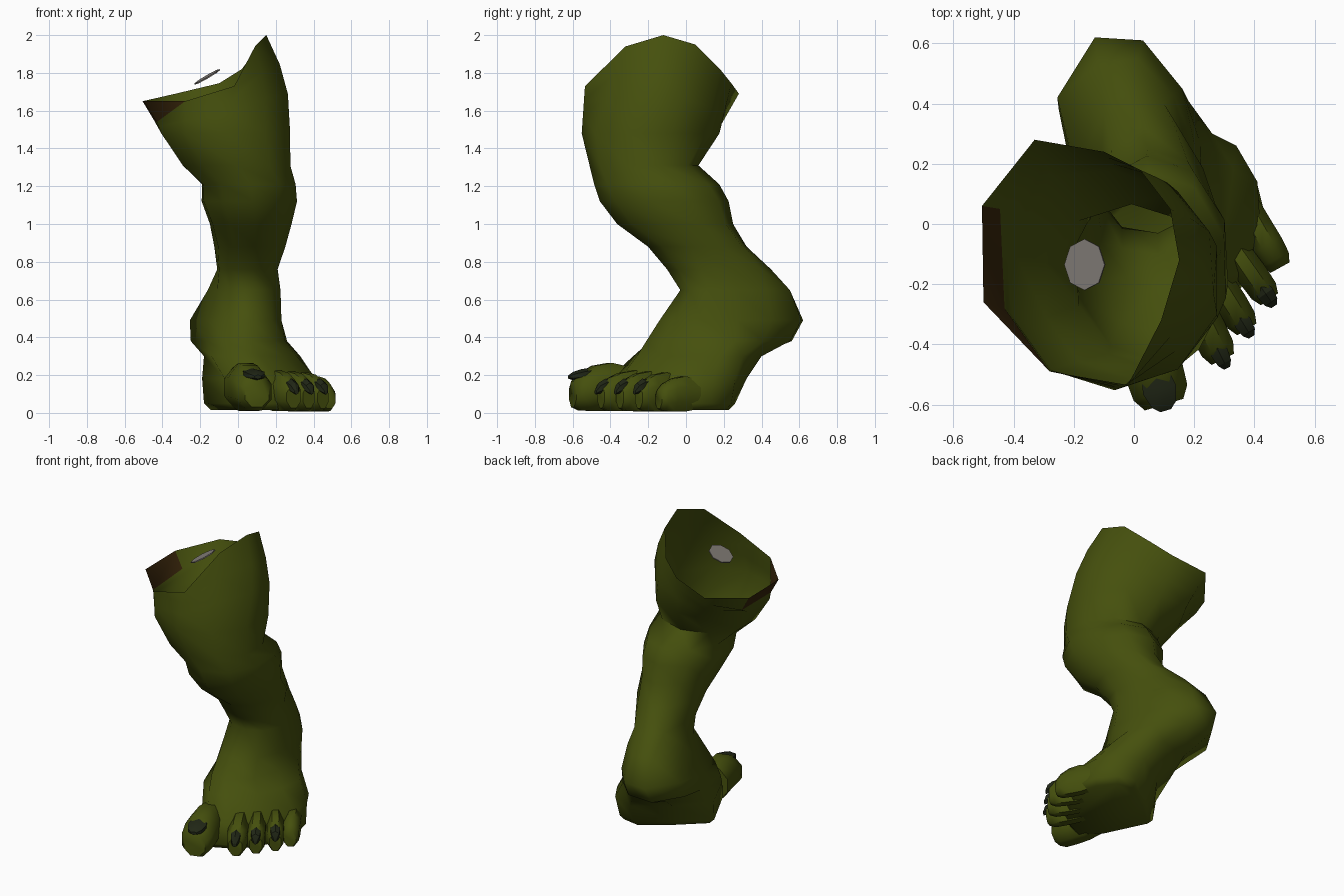
import bpy, bmesh, math
from mathutils import Vector

if "Cube" in bpy.data.objects:
    bpy.data.objects.remove(bpy.data.objects["Cube"])


def material(name, rgb):
    m = bpy.data.materials.new(name)
    m.diffuse_color = (*rgb, 1)
    m.use_nodes = True
    m.node_tree.nodes["Principled BSDF"].inputs["Base Color"].default_value = m.diffuse_color
    return m


SKIN = material("olive_skin", (0.060, 0.080, 0.004))
CLAW = material("dark_claw", (0.015, 0.020, 0.008))
FLESH = material("brown_flesh", (0.036, 0.017, 0.003))
BONE = material("grey_bone", (0.23, 0.21, 0.19))


def loft(name, rings, mats, cap_start=False, cap_end=False, torn=None, angle=55):
    """Skin equal-length closed rings; near side `torn` the first band is bare flesh."""
    bm = bmesh.new()
    loops = [[bm.verts.new(p) for p in ring] for ring in rings]
    n = len(loops[0])
    for r, (a, b) in enumerate(zip(loops, loops[1:])):
        for i in range(n):
            j = (i + 1) % n
            if r == 0 and i == torn:
                bm.faces.new((a[i], a[j], b[i])).material_index = 1
                bm.faces.new((a[j], b[j], b[i]))
            else:
                f = bm.faces.new((a[i], a[j], b[j], b[i]))
                if r == 0 and torn is not None and i == torn - 1:
                    f.material_index = 1
    if cap_start:
        bm.faces.new(loops[0])
    if cap_end:
        bm.faces.new(loops[-1])
    bmesh.ops.recalc_face_normals(bm, faces=bm.faces)
    me = bpy.data.meshes.new(name)
    bm.to_mesh(me)
    bm.free()
    for m in mats:
        me.materials.append(m)
    ob = bpy.data.objects.new(name, me)
    bpy.context.collection.objects.link(ob)
    bpy.context.view_layer.objects.active = ob
    ob.select_set(True)
    bpy.ops.object.shade_smooth_by_angle(angle=math.radians(angle))
    ob.select_set(False)
    return ob


def oval(z, x0, x1, y0, y1, phase=162, n=10):
    """Horizontal ring filling the given x and y extents."""
    cx, cy, rx, ry = (x0 + x1) / 2, (y0 + y1) / 2, (x1 - x0) / 2, (y1 - y0) / 2
    pts = []
    for k in range(n):
        a = math.radians(phase + 360 * k / n)
        pts.append(Vector((cx + 1.04 * rx * math.cos(a), cy + 1.02 * ry * math.sin(a), z)))
    return pts


def flat(z, pts):
    return [Vector((x, y, z)) for x, y in pts]


# Slanted open rim of the thigh
rim = [Vector(p) for p in (
    (-.505, .06, 1.65), (-.50, -.26, 1.65), (-.28, -.49, 1.65), (-.02, -.535, 1.73),
    (.09, -.32, 1.94), (.15, -.12, 2.0), (.12, .05, 1.95), (.02, .18, 1.82),
    (-.10, .24, 1.745), (-.33, .28, 1.69))]
thigh_low = oval(1.48, -.41, .28, -.545, .17)
thigh_low[9].y = .16


def between(t, bulge):
    ring = []
    for a, b in zip(rim, thigh_low):
        p = a.lerp(b, t)
        if p.x > 0:
            p.x *= bulge
        ring.append(p)
    return ring


upper_band = between(.3, 1.18)
upper_band[0] = Vector((-.445, .05, 1.55))
upper_band[1] = Vector((-.43, -.28, 1.54))
lower_band = between(.6, 1.17)
for k in (0, 1):
    lower_band[k] = upper_band[k].lerp(thigh_low[k], .4)

# Thigh, knee and shin
upper = [rim, upper_band, lower_band, thigh_low,
         oval(1.31, -.295, .28, -.505, .06),
         oval(1.21, -.19, .305, -.48, .17, 164),
         oval(1.12, -.19, .31, -.45, .22, 166),
         oval(1.00, -.145, .28, -.36, .245, 168),
         oval(.88, -.12, .245, -.20, .32, 172)]

# Hock, heel and sole
hock = [
    flat(.76, [(-.11, .20), (-.10, .04), (-.04, -.08), (.08, -.10), (.17, -.04),
               (.21, .08), (.18, .23), (.10, .40), (-.02, .45), (-.10, .37)]),
    flat(.65, [(-.16, .25), (-.11, .08), (-.04, -.01), (.08, -.03), (.18, .02),
               (.225, .12), (.20, .27), (.13, .43), (.01, .55), (-.12, .53)]),
    flat(.49, [(-.255, .42), (-.16, .08), (-.06, -.11), (.07, -.14), (.18, -.05),
               (.23, .09), (.22, .27), (.16, .45), (.03, .61), (-.13, .62)])]
sole = [
    flat(.38, [(-.25, .38), (-.16, .02), (-.06, -.19), (.07, -.21), (.19, -.10),
               (.25, .08), (.26, .26), (.18, .41), (.04, .55), (-.14, .56)]),
    flat(.30, [(-.18, .10), (-.14, -.16), (-.02, -.28), (.12, -.26), (.24, -.13),
               (.31, .02), (.33, .18), (.26, .30), (.10, .40), (-.10, .36)]),
    flat(.18, [(-.19, -.02), (-.07, -.28), (.06, -.41), (.21, -.35), (.34, -.18),
               (.42, -.01), (.41, .14), (.34, .26), (.19, .32), (-.03, .18)]),
    flat(.05, [(-.18, -.04), (-.04, -.33), (.08, -.45), (.25, -.37), (.37, -.19),
               (.45, -.03), (.41, .13), (.32, .24), (.20, .26), (.0, .12)])]
mid = sum(sole[-1], Vector()) / 10
sole.append([mid.lerp(p, .9) - Vector((0, 0, .035)) for p in sole[-1]])

loft("leg", upper + hock + sole, [SKIN, FLESH], cap_end=True, torn=1, angle=65)

# Bone disc held in the thigh opening, tilted like the rim
u, v = Vector((.87, 0, .5)), Vector((0, .99, .08))
centre = Vector((-.165, -.135, 1.782))
disc = [centre + u * (.077 * math.cos(i * math.pi / 4)) + v * (.086 * math.sin(i * math.pi / 4))
        for i in range(8)]
loft("bone", [disc, [p - Vector((-.003, 0, .006)) for p in disc]], [BONE], True, True, angle=30)


def tube(name, mat, base, tip, stations, n=8, angle=55):
    """Loft along base-tip; stations are (t, centre z, half width, half height)."""
    base, tip = Vector((*base, 0)), Vector((*tip, 0))
    d = (tip - base).normalized()
    side = Vector((-d.y, d.x, 0))
    rings = []
    for t, z, w, h in stations:
        c = base.lerp(tip, t) + Vector((0, 0, z))
        ring = []
        for k in range(n):
            a = 2 * math.pi * (k + .5) / n
            ring.append(c + side * (1.06 * w * math.cos(a)) + Vector((0, 0, 1.06 * h * math.sin(a))))
        rings.append(ring)
    return loft(name, rings, [mat], True, True, angle=angle)


# Toes: base, tip, half width, height
toes = {
    "big_toe": ((.0, -.27), (.10, -.60), .10, .26),
    "second_toe": ((.15, -.16), (.295, -.45), .062, .22),
    "third_toe": ((.22, -.10), (.375, -.35), .056, .215),
    "fourth_toe": ((.29, -.02), (.45, -.25), .052, .21),
    "little_toe": ((.36, .08), (.485, -.145), .054, .19)}
for name, (base, tip, w, h) in toes.items():
    tube(name, SKIN, base, tip, [
        (.1, h * .52, w * .9, h * .42), (.4, h * .53, w * .95, h * .5),
        (.66, h * .5, w, h * .47), (.88, h * .43, w * .95, h * .39),
        (1, h * .38, w * .68, h * .27)])
    # Claws on the four inner toes
    if name == "big_toe":
        tube("big_claw", CLAW, base, tip, [
            (.68, .215, .05, .022), (.85, .205, .062, .026), (1.0, .195, .045, .02),
            (1.06, .19, .02, .01)], n=6, angle=30)
    elif name != "little_toe":
        tube(name.replace("toe", "claw"), CLAW, base, tip, [
            (.80, .155, .026, .022), (.92, .145, .032, .034), (1.04, .13, .026, .028),
            (1.1, .11, .012, .012)], n=6, angle=30)
